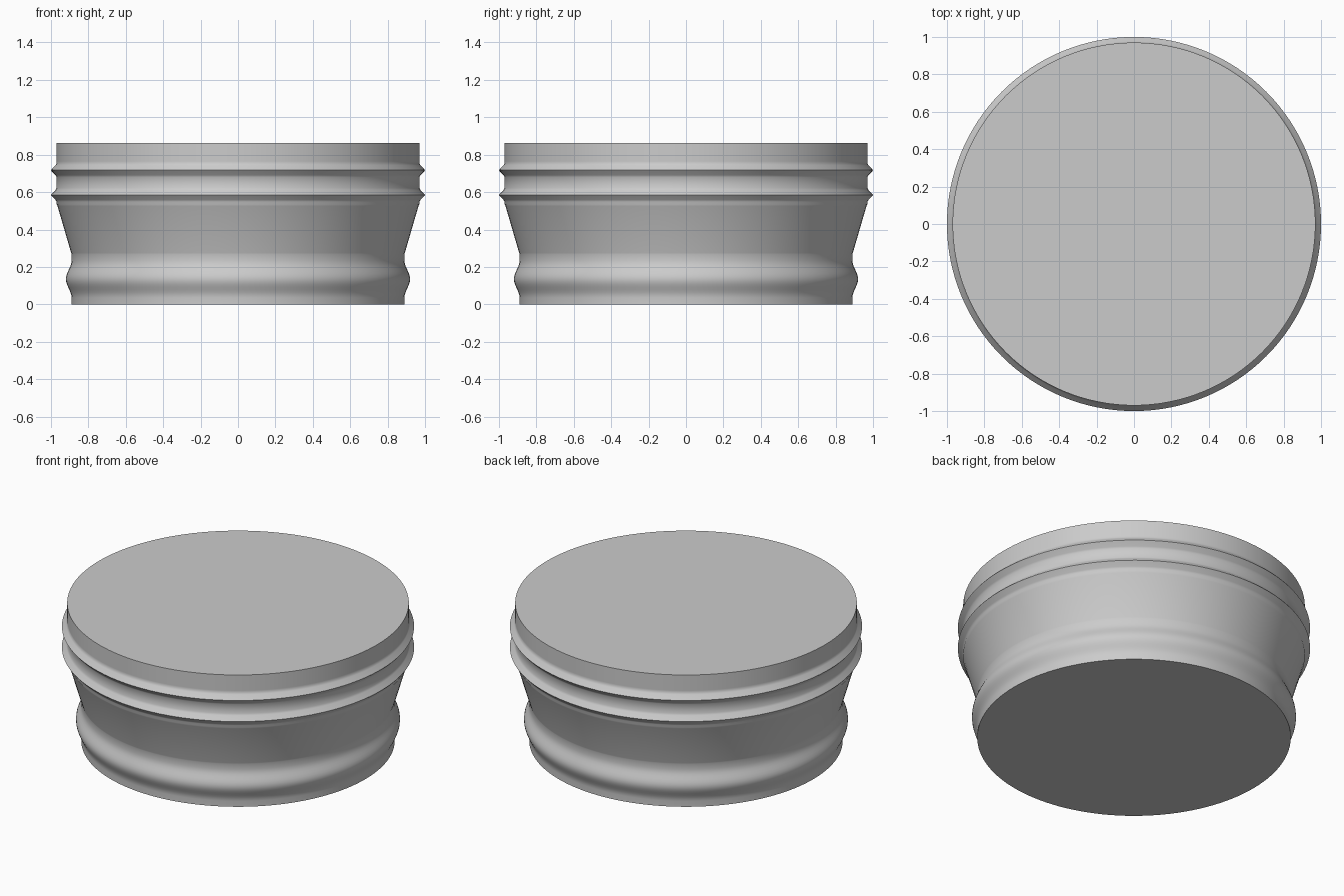
import bpy, bmesh, math

cube = bpy.data.objects.get("Cube")
if cube:
    bpy.data.objects.remove(cube, do_unlink=True)

SEGMENTS = 128

grey = bpy.data.materials.new("light_grey")
grey.use_nodes = True
colour = (0.6, 0.6, 0.6, 1)
grey.diffuse_color = colour
grey.node_tree.nodes["Principled BSDF"].inputs["Base Color"].default_value = colour


def bead(radius, low, high, height, steps=14):
    """Soft rounded swelling between two heights."""
    return [(radius + height * (1 - math.cos(2 * math.pi * i / steps)) / 2,
             low + (high - low) * i / steps) for i in range(steps + 1)]


def ridge(radius, z):
    """Thin crisp rib with a pointed crest."""
    half = [(0, 0.037), (0.006, 0.026), (0.026, 0.006), (0.03, 0)]
    lower = [(radius + r, z - h) for r, h in half]
    upper = [(radius + r, z + h) for r, h in reversed(half[:-1])]
    return lower + upper


def lathe(name, profile):
    """Revolve a radius/height profile and cap both ends."""
    bm = bmesh.new()
    rings = []
    for r, z in profile:
        rings.append([bm.verts.new((r * math.cos(a), r * math.sin(a), z))
                      for a in (2 * math.pi * i / SEGMENTS for i in range(SEGMENTS))])
    for low, high in zip(rings, rings[1:]):
        for i in range(SEGMENTS):
            j = (i + 1) % SEGMENTS
            bm.faces.new((low[i], low[j], high[j], high[i]))
    bm.faces.new(list(reversed(rings[0])))
    bm.faces.new(rings[-1])
    mesh = bpy.data.meshes.new(name)
    bm.to_mesh(mesh)
    bm.free()
    mesh.materials.append(grey)
    obj = bpy.data.objects.new(name, mesh)
    bpy.context.collection.objects.link(obj)
    bpy.ops.object.select_all(action="DESELECT")
    obj.select_set(True)
    bpy.context.view_layer.objects.active = obj
    bpy.ops.object.shade_smooth_by_angle(angle=math.radians(32))
    return obj


# Foot with bead, flared wall, two ribs, and plain rim
profile = [(0.89, 0)]
profile += bead(0.89, 0.035, 0.235, 0.03)
profile += [(0.89, 0.268), (0.892, 0.275), (0.965, 0.525), (0.97, 0.535)]
profile += ridge(0.97, 0.585)
profile += ridge(0.97, 0.717)
profile += [(0.97, 0.765), (0.97, 0.863)]
lathe("round_base", profile)
